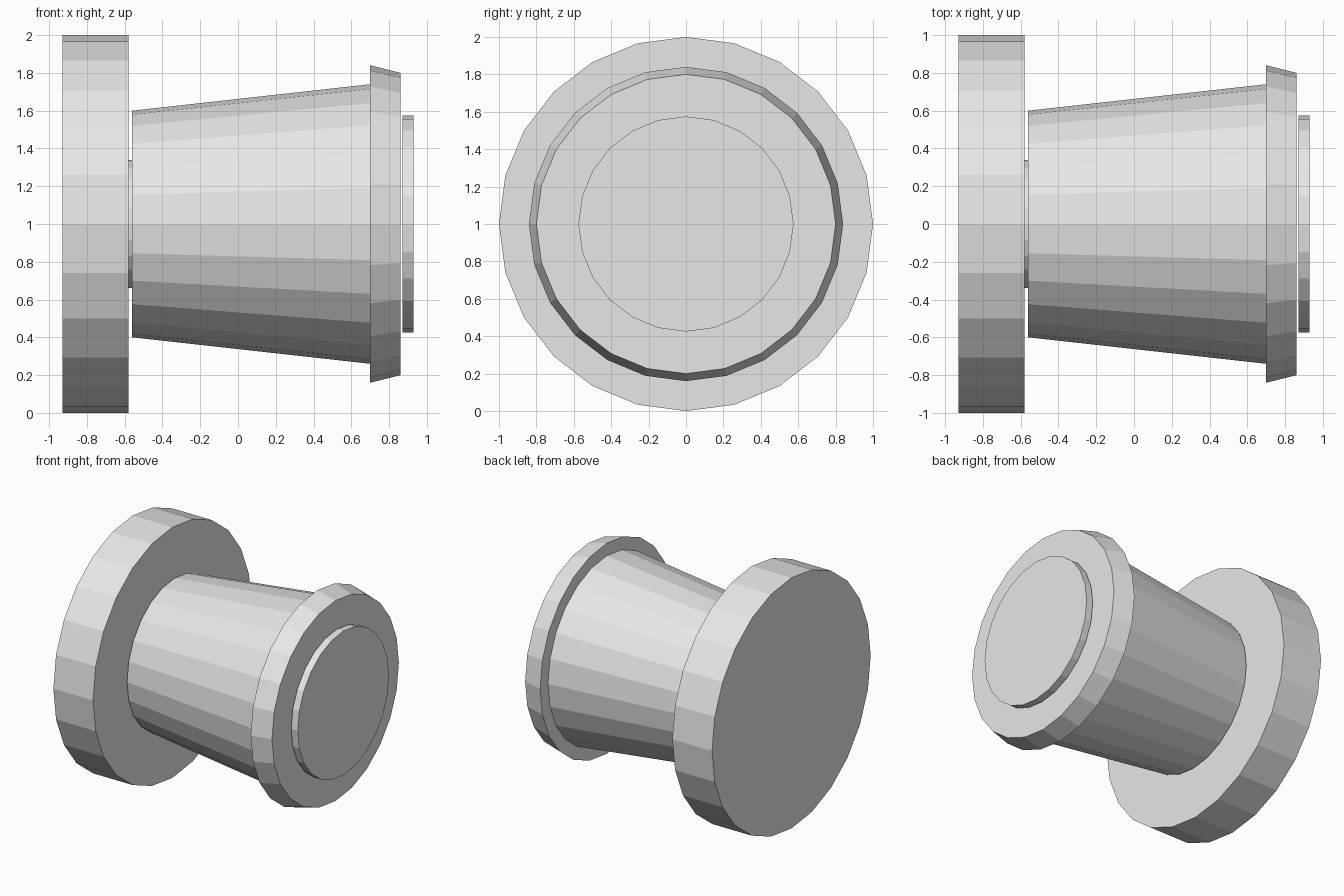
import bpy, bmesh, math
from mathutils import Matrix

if "Cube" in bpy.data.objects:
    bpy.data.objects.remove(bpy.data.objects["Cube"])

grey = bpy.data.materials.new("light_grey")
grey.diffuse_color = (0.8, 0.8, 0.8, 1)
grey.use_nodes = True
grey.node_tree.nodes["Principled BSDF"].inputs["Base Color"].default_value = grey.diffuse_color


def drum(name, x0, x1, r0, r1):
    """Closed 24-sided frustum along x, axis at z = 1."""
    bm = bmesh.new()
    place = Matrix.Translation(((x0 + x1) / 2, 0, 1)) @ Matrix.Rotation(math.pi / 2, 4, 'Y')
    bmesh.ops.create_cone(bm, cap_ends=True, cap_tris=False, segments=24,
                          radius1=r0, radius2=r1, depth=x1 - x0, matrix=place)
    mesh = bpy.data.meshes.new(name)
    bm.to_mesh(mesh)
    bm.free()
    mesh.materials.append(grey)
    obj = bpy.data.objects.new(name, mesh)
    bpy.context.collection.objects.link(obj)
    return obj


drum("base_flange", -0.93, -0.58, 1.0, 1.0)
# short neck joining the flange and the body
drum("neck", -0.58, -0.56, 0.34, 0.34)
drum("tapered_body", -0.56, 0.70, 0.60, 0.74)
drum("end_collar", 0.70, 0.86, 0.84, 0.80)
# thin disc just clear of the collar
drum("end_disc", 0.872, 0.93, 0.575, 0.575)
